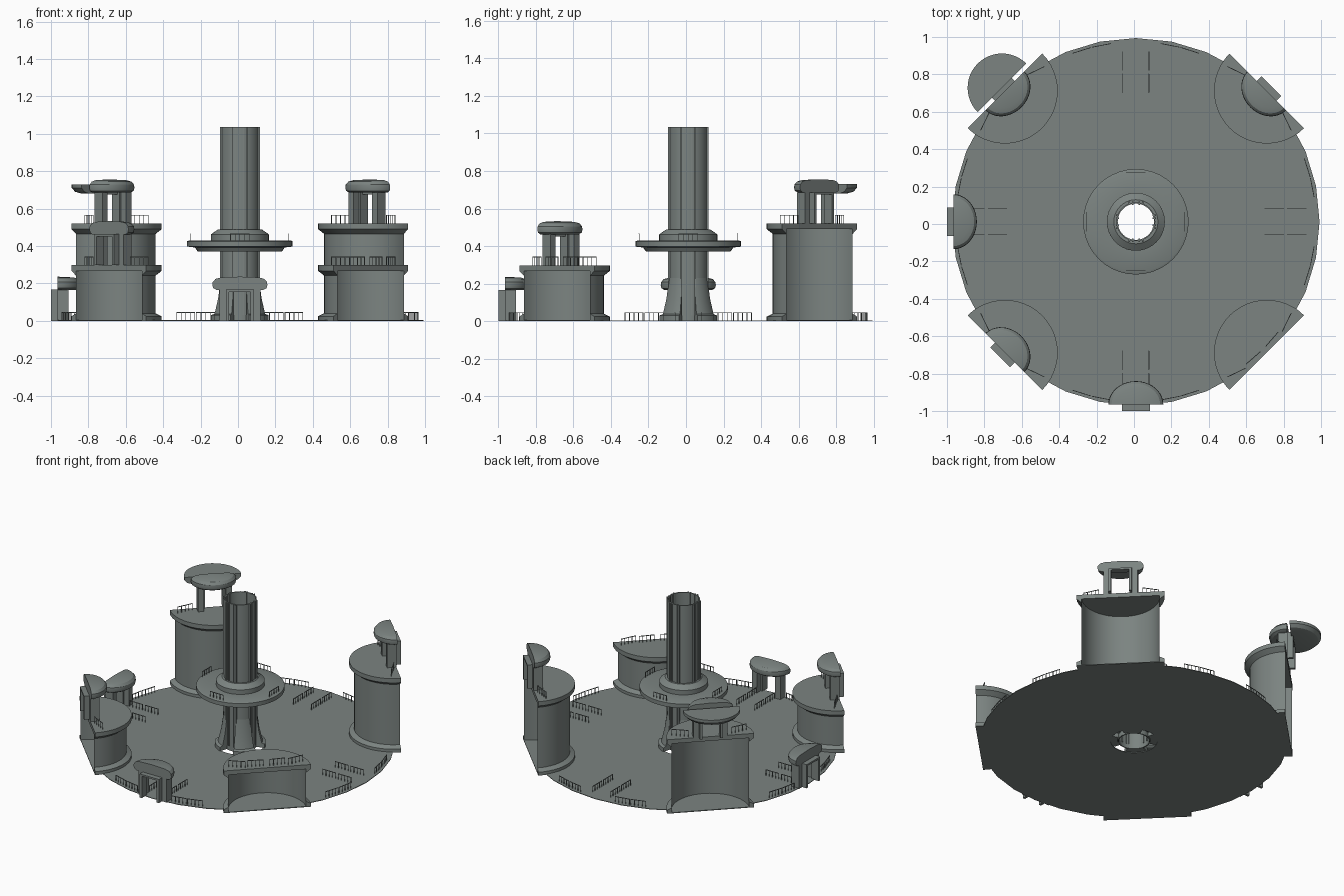
import bpy, bmesh, math
from mathutils import Matrix, Vector

if "Cube" in bpy.data.objects:
    bpy.data.objects.remove(bpy.data.objects["Cube"])

CX, CY = 0.01, 0.012
PI = math.pi

mat = bpy.data.materials.new("slate_grey")
mat.diffuse_color = (0.2, 0.23, 0.22, 1)
mat.use_nodes = True
mat.node_tree.nodes["Principled BSDF"].inputs["Base Color"].default_value = mat.diffuse_color


def frame(deg, radial=0.0, z=0.0):
    """Local frame: x points outwards from the plaza centre, y is tangent."""
    return (Matrix.Translation((CX, CY, z)) @ Matrix.Rotation(math.radians(deg), 4, 'Z')
            @ Matrix.Translation((radial, 0, 0)))


def finish(name, bm, smooth=True):
    bmesh.ops.remove_doubles(bm, verts=bm.verts, dist=1e-5)
    bmesh.ops.recalc_face_normals(bm, faces=bm.faces)
    me = bpy.data.meshes.new(name)
    bm.to_mesh(me)
    bm.free()
    me.materials.append(mat)
    if smooth:
        me.shade_smooth()
        me.set_sharp_from_angle(angle=math.radians(30))
    ob = bpy.data.objects.new(name, me)
    bpy.context.collection.objects.link(ob)
    return ob


def lathe(bm, prof, M, a0=0, a1=360, seg=32, closed=False, ends=False, sx=1.0):
    """Spin an (r, z) profile from a0 to a1 degrees."""
    rings = []
    for i in range(seg + 1):
        a = math.radians(a0 + (a1 - a0) * i / seg)
        rings.append([bm.verts.new(M @ Vector((r * math.cos(a) * sx, r * math.sin(a), z)))
                      for r, z in prof])
    n = len(prof)
    for A, B in zip(rings, rings[1:]):
        for j in range(n if closed else n - 1):
            k = (j + 1) % n
            if prof[j][0] == 0 and prof[k][0] == 0:
                continue
            if prof[j][0] == 0:
                bm.faces.new((A[j], B[k], A[k]))
            elif prof[k][0] == 0:
                bm.faces.new((A[j], B[j], A[k]))
            else:
                bm.faces.new((A[j], B[j], B[k], A[k]))
    if ends:
        bm.faces.new(rings[0])
        bm.faces.new(rings[-1][::-1])


def box(bm, M, x0, x1, y0, y1, z0, z1):
    T = M @ Matrix.Translation(((x0 + x1) / 2, (y0 + y1) / 2, (z0 + z1) / 2))
    bmesh.ops.create_cube(bm, size=1, matrix=T @ Matrix.Diagonal((x1 - x0, y1 - y0, z1 - z0, 1)))


def fence(bm, M, p, q, h=0.046, step=0.027):
    """Row of thin posts below a top rail, from p to q in the local frame."""
    p, q = Vector(p), Vector(q)
    d = q - p
    F = M @ Matrix.Translation((p.x, p.y, 0)) @ Matrix.Rotation(math.atan2(d.y, d.x), 4, 'Z')
    n = max(2, round(d.length / step))
    for i in range(n + 1):
        x = d.length * i / n
        box(bm, F, x - .0015, x + .0015, -.0015, .0015, 0, h)
    box(bm, F, 0, d.length, -.002, .002, h - .004, h)


# Plaza disc with a central hole
bm = bmesh.new()
lathe(bm, [(.15, 0), (.982, 0), (.982, .004), (.15, .004)], frame(0), seg=32, closed=True)
finish("plaza_disc", bm, False)

# Hollow central column with paired ribs
bm = bmesh.new()
lathe(bm, [(.097, 0), (.104, 0), (.104, 1.035), (.097, 1.035)], frame(0), seg=32, closed=True)
finish("column_tube", bm)
bm = bmesh.new()
for k in range(4):
    for t in (-.036, -.018, .018, .036):
        box(bm, frame(90 * k), .09, .107, t - .004, t + .004, .03, 1.035)
finish("column_ribs", bm, False)

# Flared footing in four sections with doorways between them
bm = bmesh.new()
for k in range(4):
    lathe(bm, [(.105, .004), (.162, .004), (.162, .03), (.142, .037), (.122, .12), (.107, .23)],
          frame(45 + 90 * k), -27, 27, 8, closed=True, ends=True)
finish("column_footing", bm)

# Lookout ring and collar around the column
bm = bmesh.new()
lathe(bm, [(.1, .37), (.225, .37), (.24, .392), (.282, .397), (.282, .425), (.27, .43),
           (.155, .43), (.155, .462), (.118, .488), (.1, .488)], frame(0), seg=40, closed=True)
finish("lookout_ring", bm)

# Ground and lookout fences
bm = bmesh.new()
for k in range(4):
    M = frame(90 * k)
    for s in (-1, 1):
        pts = [(.962 * math.cos(math.radians(a)), s * .962 * math.sin(math.radians(a)))
               for a in (8, 14, 14.5, 20.5)]
        fence(bm, M, pts[0], pts[1])
        fence(bm, M, pts[2], pts[3])
        fence(bm, M, (.69, s * .07), (.79, s * .07))
        fence(bm, M, (.81, s * .07), (.91, s * .07))
    fence(bm, frame(90 * k, 0, .428), (.262, -.05), (.262, .05), .04)
finish("fences", bm, False)


def tower(label, deg, h, capped):
    """Half-round tower, open on its flat outer side."""
    M = frame(deg, .99)
    bm = bmesh.new()
    lathe(bm, [(.25, .002), (.25, h - .03)], M, 90, 270, 24)
    finish(label + "_tower_wall", bm)
    bm = bmesh.new()
    lathe(bm, [(.25, 0), (.282, 0), (.282, .024), (.25, .04)], M, 90, 270, 24, True, True)
    lathe(bm, [(0, 0), (.25, 0), (.25, .005), (0, .005)], M, 90, 270, 24, False, True)
    finish(label + "_tower_base", bm)
    bm = bmesh.new()
    lathe(bm, [(.25, h - .055), (.282, h - .03), (.25, h - .03)], M, 90, 270, 24, True, True)
    lathe(bm, [(0, h - .03), (.282, h - .03), (.282, h), (0, h)], M, 90, 270, 24, False, True)
    finish(label + "_tower_roof", bm)
    bm = bmesh.new()
    R = frame(deg, 0, h)
    for s in (-1, 1):
        if not capped:
            fence(bm, R, (.962, s * .02), (.955, s * .12))
        fence(bm, R, (.968, s * .14), (.933, s * .24))
    finish(label + "_tower_fence", bm, False)


def pavilion(label, deg, chord, z):
    """Half-dome canopy on two legs with outer fins."""
    M = frame(deg, chord, z)
    bm = bmesh.new()
    lathe(bm, [(0, .165), (.125, .165), (.143, .175), (.147, .19), (.145, .208), (.13, .224),
               (.1, .232), (0, .236)], M, 90, 270, 20, False, True, .85)
    finish(label + "_canopy", bm)
    bm = bmesh.new()
    for s in (-1, 1):
        y = sorted((s * .07, s * .11))
        box(bm, M, -.06, 0, y[0], y[1], 0, .166)
        y = sorted((s * .058, s * .075))
        box(bm, M, -.02, .035, y[0], y[1], 0, .166)
    box(bm, M, -.005, .035, -.075, .075, .154, .166)
    finish(label + "_legs", bm, False)


# Four towers, then canopies on three of them and two on the ground
for label, deg, h, capped in (("back_right", 45, .52, True), ("back_left", 135, .52, True),
                              ("front_left", 225, .297, True), ("front_right", 315, .297, False)):
    tower(label, deg, h, capped)
    if capped:
        pavilion(label, deg, .99, h)
pavilion("left_gate", 180, .975, 0)
pavilion("front_gate", 270, .977, 0)

# Outer half-bowl landing deck on the back left tower
bm = bmesh.new()
M = frame(135, 1.012)
lathe(bm, [(0, .68), (.13, .68), (.165, .69), (.184, .71), (.184, .73), (0, .73)],
      M, -90, 90, 24, False, True)
box(bm, M, -.03, .01, -.075, .075, .674, .71)
finish("landing_deck", bm)
